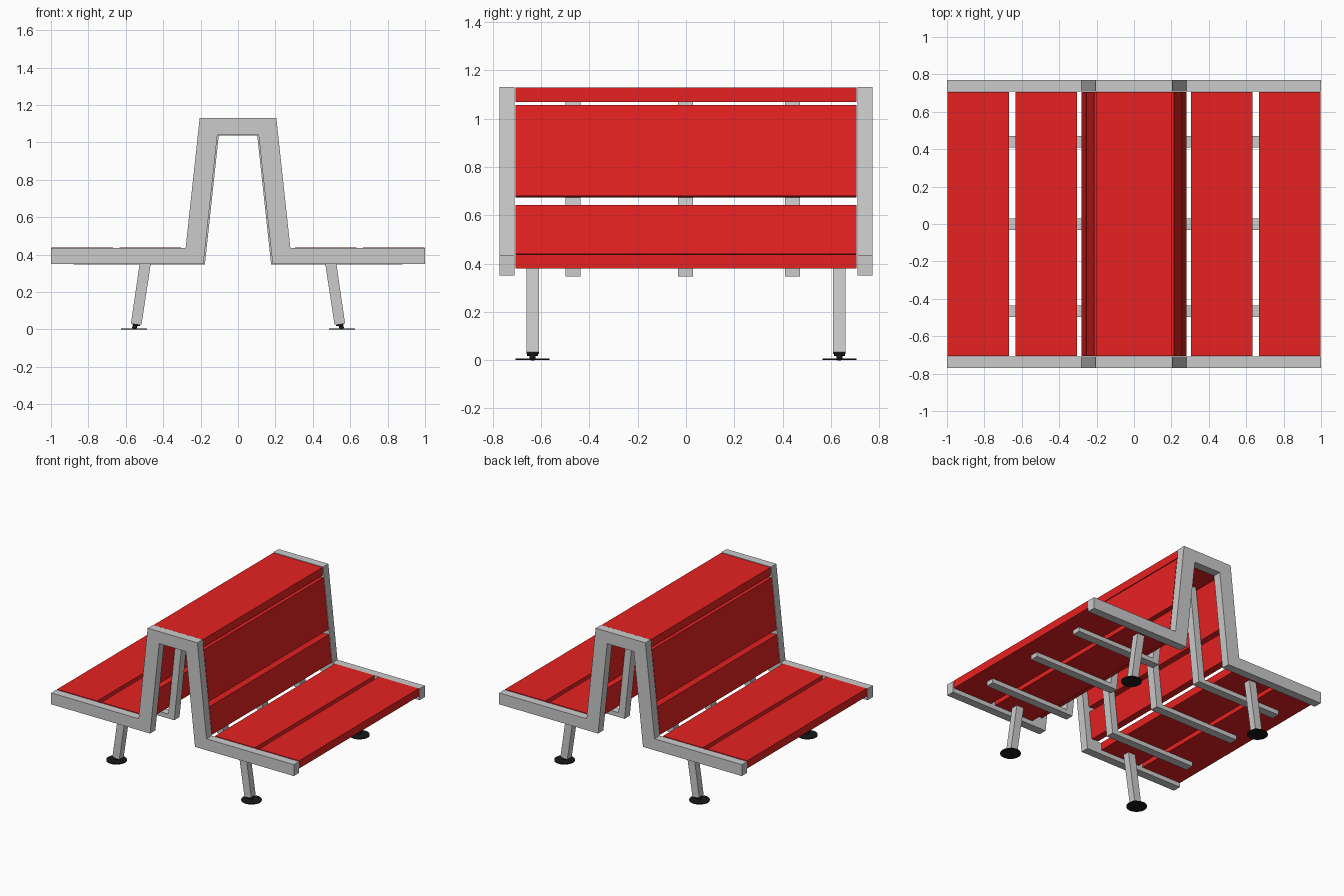
import bpy, bmesh, math
from mathutils import Vector

if "Cube" in bpy.data.objects:
    bpy.data.objects.remove(bpy.data.objects["Cube"])


def material(name, color):
    m = bpy.data.materials.new(name)
    m.diffuse_color = color
    m.use_nodes = True
    m.node_tree.nodes["Principled BSDF"].inputs["Base Color"].default_value = m.diffuse_color
    return m


RED = material("red_paint", (0.8, 0.015, 0.015, 1))
BLACK = material("black_rubber", (0.01, 0.01, 0.01, 1))


def finish(name, bm, mat):
    bmesh.ops.recalc_face_normals(bm, faces=bm.faces)
    me = bpy.data.meshes.new(name)
    bm.to_mesh(me)
    bm.free()
    ob = bpy.data.objects.new(name, me)
    bpy.context.collection.objects.link(ob)
    if mat:
        me.materials.append(mat)
    return ob


def extrude_profile(name, pts, y0, y1, mat=None):
    """Extrude an (x, z) outline along y."""
    bm = bmesh.new()
    face = bm.faces.new([bm.verts.new((x, y0, z)) for x, z in pts])
    geo = bmesh.ops.extrude_face_region(bm, geom=[face])["geom"]
    verts = [g for g in geo if isinstance(g, bmesh.types.BMVert)]
    bmesh.ops.translate(bm, verts=verts, vec=(0, y1 - y0, 0))
    return finish(name, bm, mat)


def rod(name, a, b, radius, mat):
    a, b = Vector(a), Vector(b)
    bpy.ops.mesh.primitive_cylinder_add(vertices=32, radius=radius, depth=(b - a).length,
                                        location=(a + b) / 2)
    ob = bpy.context.object
    ob.name = name
    ob.rotation_euler = (b - a).to_track_quat('Z', 'Y').to_euler()
    ob.data.materials.append(mat)
    bpy.ops.object.shade_smooth_by_angle()


def mirrored(half):
    """Complete a right-half outline with its left half."""
    return half + [(-x, z) for x, z in reversed(half)]


def box(x0, x1, z0, z1):
    return [(x0, z0), (x1, z0), (x1, z1), (x0, z1)]


# End frames and inner support ribs
frame = mirrored([(0.205, 1.13), (0.28, 0.435), (1.0, 0.435), (1.0, 0.35),
                  (0.185, 0.35), (0.11, 1.04)])
for side, y in (("front", -0.74), ("back", 0.74)):
    extrude_profile(side + "_end_frame", frame, y - 0.031, y + 0.031)
rib = mirrored([(0.152, 1.07), (0.227, 0.38), (0.88, 0.38), (0.88, 0.347),
                (0.177, 0.347), (0.103, 1.037)])
for i, y in enumerate((-0.467, -0.002, 0.44)):
    extrude_profile(f"support_rib_{i + 1}", rib, y - 0.031, y + 0.031)


def back_board(z0, z1, t=0.06):
    """Outline of a board lying flush with the sloping backrest."""
    k = 0.075 / 0.695
    n = Vector((1, k)).normalized() * t
    a, b = [Vector((0.205 + (1.13 - z) * k, z)) for z in (z0, z1)]
    return [tuple(a), tuple(b), tuple(b - n), tuple(a - n)]


# Red boards
boards = {"seat_outer_board": box(0.668, 0.997, 0.38, 0.438),
          "seat_inner_board": box(0.305, 0.633, 0.38, 0.438),
          "back_lower_board": back_board(0.44, 0.643),
          "back_upper_board": back_board(0.68, 1.055)}
for name, pts in boards.items():
    for side, s in (("right", 1), ("left", -1)):
        extrude_profile(f"{side}_{name}", [(s * x, z) for x, z in pts], -0.705, 0.705, RED)
extrude_profile("top_board", box(-0.203, 0.203, 1.069, 1.128), -0.705, 0.705, RED)

# Splayed legs with caps, pivots and round feet
leg = [(0.462, 0.38), (0.522, 0.38), (0.572, 0.033), (0.516, 0.025)]
cap = [(0.523, 0.027), (0.565, 0.032), (0.563, 0.021), (0.525, 0.017)]
for side, s in (("right", 1), ("left", -1)):
    for end, y in (("front", -0.635), ("back", 0.635)):
        tag = f"{end}_{side}"
        extrude_profile(tag + "_leg", [(s * x, z) for x, z in leg], y - 0.026, y + 0.026)
        extrude_profile(tag + "_leg_cap", [(s * x, z) for x, z in cap], y - 0.023, y + 0.023, BLACK)
        rod(tag + "_foot_pivot", (s * 0.556, y, 0.003), (s * 0.546, y, 0.03), 0.012, BLACK)
        rod(tag + "_foot_disc", (s * 0.556, y, 0), (s * 0.556, y, 0.006), 0.07, BLACK)
